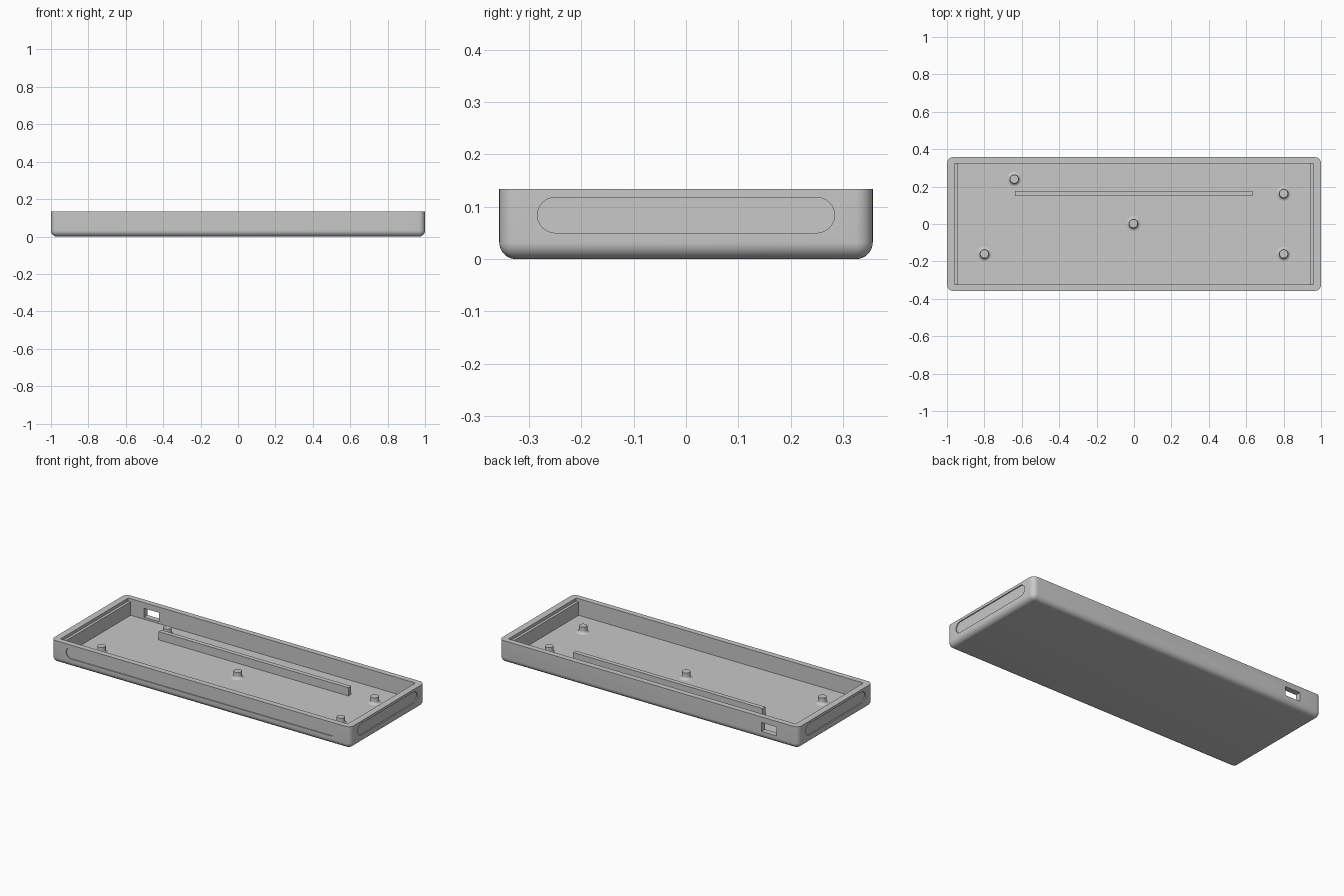
import bpy, bmesh, math
from mathutils import Vector, Matrix

if "Cube" in bpy.data.objects:
    bpy.data.objects.remove(bpy.data.objects["Cube"])

HX, HY, H = 1.0, 0.357, 0.134      # outer half sizes and height
FLOOR, R = 0.034, 0.032            # floor level, outer rounding
RECESS = 0.006                     # depth of the side panels

grey = bpy.data.materials.new("light grey")
grey.diffuse_color = (0.58, 0.58, 0.58, 1)
grey.use_nodes = True
grey.node_tree.nodes["Principled BSDF"].inputs["Base Color"].default_value = grey.diffuse_color


def make(name, bm, smooth=True):
    bmesh.ops.recalc_face_normals(bm, faces=bm.faces)
    me = bpy.data.meshes.new(name)
    bm.to_mesh(me)
    bm.free()
    me.materials.append(grey)
    ob = bpy.data.objects.new(name, me)
    bpy.context.collection.objects.link(ob)
    if smooth:
        shade(ob)
    return ob


def shade(ob):
    bpy.ops.object.select_all(action='DESELECT')
    ob.select_set(True)
    bpy.context.view_layer.objects.active = ob
    bpy.ops.object.shade_smooth_by_angle(angle=math.radians(30))


def box_bm(x0, x1, y0, y1, z0, z1):
    bm = bmesh.new()
    bmesh.ops.create_cube(bm, size=1)
    for v in bm.verts:
        v.co = Vector(((x0 + x1) / 2 + v.co.x * (x1 - x0),
                       (y0 + y1) / 2 + v.co.y * (y1 - y0),
                       (z0 + z1) / 2 + v.co.z * (z1 - z0)))
    return bm


def box(name, *dims):
    return make(name, box_bm(*dims), False)


def stadium(name, half, angle, dist):
    """Slot-shaped cutter centred on an outer wall; angle turns it about z."""
    r, zc, n = 0.034, 0.084, 12
    bm = bmesh.new()
    pts = []
    for side in (1, -1):
        for i in range(n + 1):
            a = -math.pi / 2 + math.pi * i / n
            pts.append((side * (half - r + r * math.cos(a)), -dist + RECESS,
                        zc + side * r * math.sin(a)))
    f = bm.faces.new([bm.verts.new(p) for p in pts])
    ext = bmesh.ops.extrude_face_region(bm, geom=[f])["geom"]
    bmesh.ops.translate(bm, vec=(0, -0.05, 0),
                        verts=[g for g in ext if isinstance(g, bmesh.types.BMVert)])
    bmesh.ops.rotate(bm, verts=bm.verts, matrix=Matrix.Rotation(angle, 3, 'Z'))
    return make(name, bm, False)


def cut(ob, cutter):
    mod = ob.modifiers.new("cut", 'BOOLEAN')
    mod.operation, mod.solver, mod.object = 'DIFFERENCE', 'EXACT', cutter
    bpy.context.view_layer.objects.active = ob
    bpy.ops.object.modifier_apply(modifier=mod.name)
    bpy.data.objects.remove(cutter)


# Tray body: rounded upright corners and bottom edges, sharp rim
bm = box_bm(-HX, HX, -HY, HY, 0, H)
edges = [e for e in bm.edges if min(v.co.z for v in e.verts) < 0.01]
bmesh.ops.bevel(bm, geom=edges, offset=R, segments=8, profile=0.5, affect='EDGES')
tray = make("tray", bm, False)

# Cavity, with a small ledge below the rim at both short ends
cut(tray, box("cavity_cutter", -0.944, 0.944, -0.323, 0.323, FLOOR, H + 0.1))
cut(tray, box("ledge_cutter", -0.96, 0.96, -0.323, 0.323, H - 0.018, H + 0.1))

# Port opening in the back wall
cut(tray, box("port_cutter", -0.855, -0.755, 0.28, 0.42, 0.046, 0.1))

# Shallow slot-shaped recesses on the front and both ends
cut(tray, stadium("front_recess_cutter", 0.9, 0, HY))
for s in (1, -1):
    cut(tray, stadium("end_recess_cutter", 0.284, s * math.pi / 2, HX))
shade(tray)

# Long support rib on the floor
box("support_rib", -0.635, 0.633, 0.15, 0.177, FLOOR - 0.005, 0.084)


# Mounting posts with a flared foot
def post(name, x, y):
    r, flare, top, n = 0.023, 0.017, 0.073, 32
    prof = [(r + flare, FLOOR - 0.004)]
    for i in range(7):
        a = math.pi / 2 * i / 6
        prof.append((r + flare * (1 - math.sin(a)), FLOOR + flare * (1 - math.cos(a))))
    prof.append((r, top))
    bm = bmesh.new()
    rings = [[bm.verts.new((x + q * math.cos(2 * math.pi * k / n),
                            y + q * math.sin(2 * math.pi * k / n), z))
              for k in range(n)] for q, z in prof]
    for a, b in zip(rings, rings[1:]):
        for k in range(n):
            j = (k + 1) % n
            bm.faces.new((a[k], a[j], b[j], b[k]))
    bm.faces.new(rings[0])
    bm.faces.new(rings[-1])
    make(name, bm)


for i, (x, y) in enumerate([(-0.64, 0.24), (0.8, 0.163), (-0.003, 0.002),
                            (-0.8, -0.16), (0.8, -0.16)]):
    post(f"mounting_post_{i + 1}", x, y)
